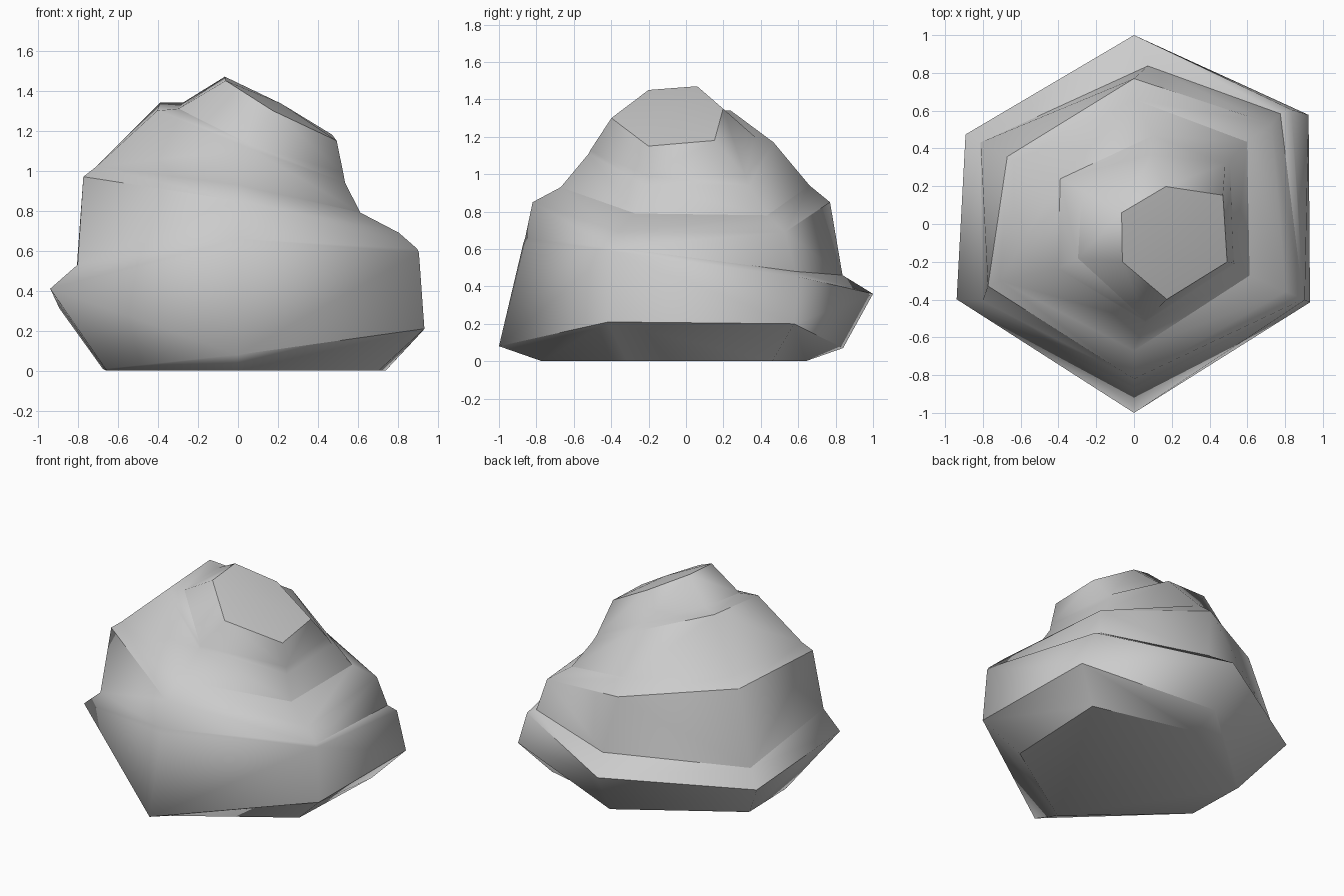
import bpy
import bmesh
from math import sin, cos, radians

default_cube = bpy.data.objects.get("Cube")
if default_cube:
    bpy.data.objects.remove(default_cube, do_unlink=True)

# One matte grey for the whole swirl
grey = bpy.data.materials.new("plain grey")
grey.use_nodes = True
colour = (0.6, 0.6, 0.6, 1)
grey.diffuse_color = colour
shader = next(n for n in grey.node_tree.nodes if n.type == "BSDF_PRINCIPLED")
shader.inputs["Base Color"].default_value = colour

# Each kind of loop: its centre, and its corner directions from the front towards +x
MIDDLE = (0, 0)
UPPER = (.06, 0)
TIP = (.2, -.1)
FLOOR = (-90, -24, 32, 89, 160, 196)
CREST = (-90, -24, 36, 90, 152, 203)
LEDGE = (-90, -24, 37, 85, 152, 207)
SLANT = (-95, -19, 43, 96, 149, 201)


def add_ring(bm, centre, angles, radii, heights):
    """Lay one tilted six-sided loop of the coil."""
    cx, cy = centre
    return [bm.verts.new((cx + r * cos(radians(a)), cy + r * sin(radians(a)), z))
            for a, r, z in zip(angles, radii, heights)]


def bulge(first, second):
    """Distance from the upright axis to the middle of a diagonal."""
    return (first.co + second.co).xy.length


def join_rings(bm, lower, upper):
    """Skin the band between two loops, folding every quad outwards."""
    count = len(lower)
    for i in range(count):
        j = (i + 1) % count
        a, b, c, d = lower[i], lower[j], upper[j], upper[i]
        if bulge(a, c) > bulge(b, d):
            triangles = (a, b, c), (a, c, d)
        else:
            triangles = (a, b, d), (b, c, d)
        for triangle in triangles:
            bm.faces.new(triangle)


def sharpen_loop(bm, ring, limit):
    """Keep a crease along a loop wherever its bands meet at a strong angle."""
    for i, vert in enumerate(ring):
        edge = bm.edges.get((vert, ring[(i + 1) % len(ring)]))
        if edge.calc_face_angle(0) > limit:
            edge.smooth = False


# Tilted loops from the floor to the tip: centre, directions, radii, heights
LOOPS = [
    # flat base
    (MIDDLE, FLOOR, (.77, .77, .87, .64, .7, .68), (0,) * 6),
    # underside edge of the first coil
    (MIDDLE, FLOOR, (1, 1.02, 1.09, .84, .72, .69), (.08, .21, .2, .07, .01, .01)),
    # crest and ledge of the first coil
    (MIDDLE, CREST, (.87, .99, 1.03, 1, 1.01, 1.02), (.63, .59, .45, .36, .31, .41)),
    (MIDDLE, LEDGE, (.86, .98, .97, .84, .92, .9), (.66, .61, .48, .46, .43, .53)),
    # crest and ledge of the second coil
    (MIDDLE, CREST, (.82, .88, .9, .77, .76, .84), (.85, .69, .69, .85, .93, .97)),
    (MIDDLE, CREST, (.67, .67, .74, .66, .68, .77), (.93, .79, .78, .94, .99, 1.02)),
    # crest and ledge of the third coil
    (UPPER, LEDGE, (.52, .52, .56, .47, .51, .52), (1.11, .94, .94, 1.17, 1.34, 1.3)),
    (UPPER, LEDGE, (.51, .51, .53, .37, .38, .4), (1.13, .99, .99, 1.2, 1.34, 1.31)),
    # slanted tip
    (TIP, SLANT, (.3, .31, .37, .3, .31, .28), (1.3, 1.15, 1.18, 1.35, 1.47, 1.45)),
]

# Coiled body
bm = bmesh.new()
rings = [add_ring(bm, *loop) for loop in LOOPS]
for lower, upper in zip(rings, rings[1:]):
    join_rings(bm, lower, upper)
bm.faces.new(reversed(rings[0]))
cap = bm.faces.new(rings[-1])

# Slightly domed tip
crown = bmesh.ops.poke(bm, faces=[cap])["verts"][0]
crown.co.z += .03

# Smooth around the corners, creased along the coil crests
bm.normal_update()
for face in bm.faces:
    face.smooth = True
for ring in rings:
    sharpen_loop(bm, ring, radians(28))

mesh = bpy.data.meshes.new("swirl_body")
bm.to_mesh(mesh)
bm.free()
mesh.materials.append(grey)
swirl = bpy.data.objects.new("swirl_body", mesh)
bpy.context.collection.objects.link(swirl)
